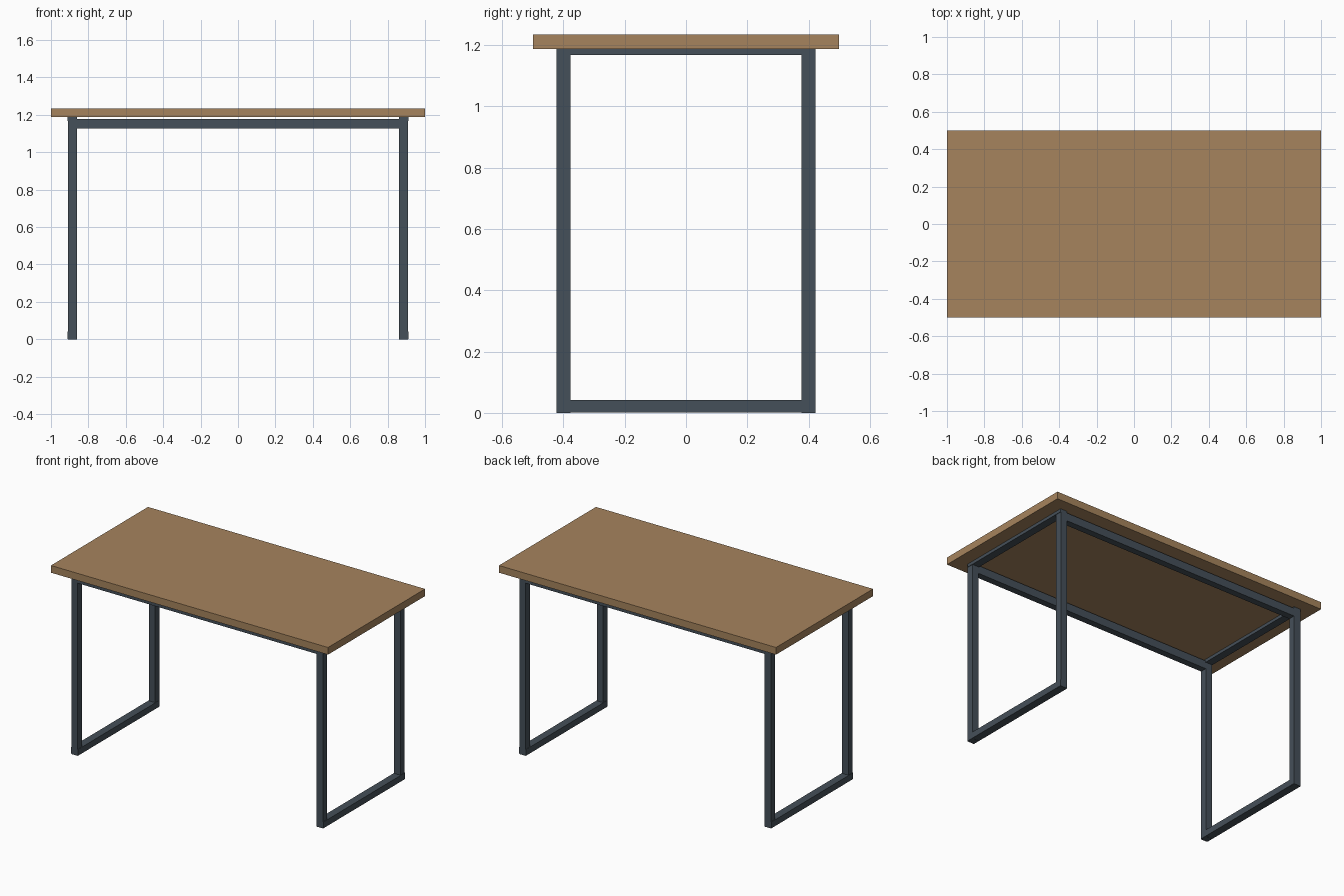
import bpy

if "Cube" in bpy.data.objects:
    bpy.data.objects.remove(bpy.data.objects["Cube"])


def material(name, color):
    m = bpy.data.materials.new(name)
    m.diffuse_color = color
    m.use_nodes = True
    m.node_tree.nodes["Principled BSDF"].inputs["Base Color"].default_value = m.diffuse_color
    return m


wood = material("wood", (0.38, 0.23, 0.11, 1))
steel = material("dark_steel", (0.06, 0.08, 0.10, 1))


def box(name, x, y, z, mat):
    """Box from (min, max) ranges on each axis."""
    bpy.ops.mesh.primitive_cube_add(
        size=1, location=[(a + b) / 2 for a, b in (x, y, z)])
    ob = bpy.context.object
    ob.name = name
    ob.scale = [b - a for a, b in (x, y, z)]
    bpy.ops.object.transform_apply(location=False, rotation=False, scale=True)
    ob.data.materials.append(mat)
    return ob


def span(sign, inner, outer):
    return tuple(sorted((sign * inner, sign * outer)))


TOP_Z = 1.188

# Wooden top
box("table_top", (-1, 1), (-0.5, 0.5), (TOP_Z, 1.235), wood)

# Two rectangular end frames
for sx, side in ((-1, "left"), (1, "right")):
    leg_x = span(sx, 0.862, 0.908)
    bar_x = span(sx, 0.860, 0.911)
    for sy, end in ((-1, "front"), (1, "back")):
        box(f"{side}_{end}_leg", leg_x, span(sy, 0.377, 0.422), (0, TOP_Z), steel)
    box(f"{side}_foot_bar", bar_x, (-0.421, 0.421), (0.001, 0.042), steel)
    box(f"{side}_top_bar", bar_x, (-0.421, 0.421), (1.168, TOP_Z), steel)

# Long rails joining the end frames
for sy, end in ((-1, "front"), (1, "back")):
    box(f"{end}_rail", (-0.87, 0.87), span(sy, 0.378, 0.421), (1.126, 1.178), steel)
